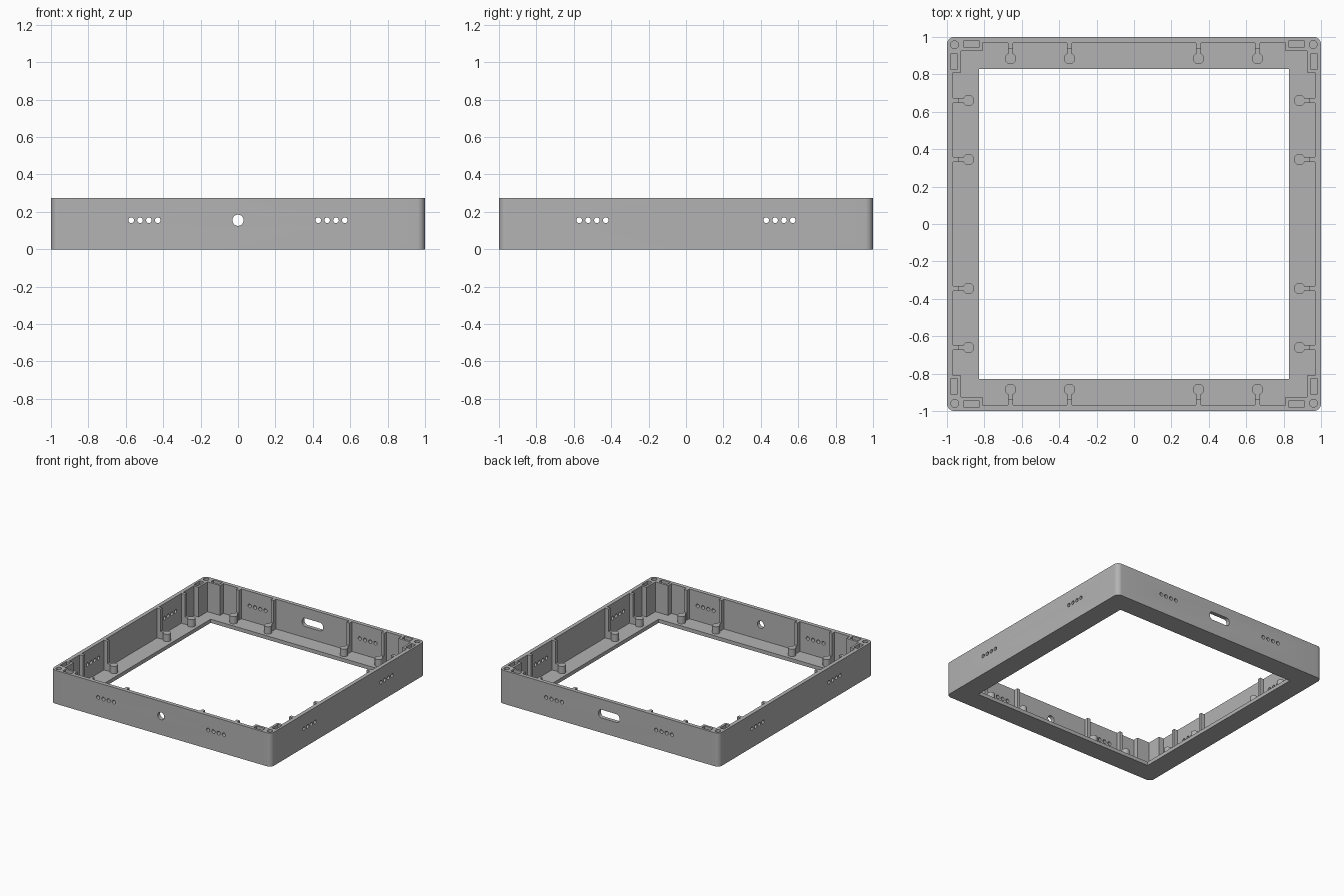
import bpy, bmesh
from math import cos, sin, pi, radians
from mathutils import Matrix

HEIGHT, FLOOR = 0.275, 0.03
WALL, OPENING = 0.968, 0.83       # inner wall face, window half width
BLOCK, BLOCK_END = 0.925, 0.81    # corner block face and end
RIBS = (0.66, 0.345)
HOLE_Z = 0.155

if "Cube" in bpy.data.objects:
    bpy.data.objects.remove(bpy.data.objects["Cube"])

grey = bpy.data.materials.new("plain grey")
grey.use_nodes = True
colour = (0.45, 0.45, 0.45, 1)
grey.diffuse_color = colour
grey.node_tree.nodes["Principled BSDF"].inputs["Base Color"].default_value = colour


def turn(k):
    return Matrix.Rotation(k * pi / 2, 4, "Z")


def arc(cx, cy, r, start, end, n):
    angles = [radians(start + (end - start) * i / n) for i in range(n + 1)]
    return [(cx + r * cos(a), cy + r * sin(a)) for a in angles]


def circle(cx, cy, r, n=24):
    return arc(cx, cy, r, 0, 360, n)[:-1]


def rounded(cx, cy, w, h, r, n=6):
    """Rounded rectangle from half sizes."""
    points = []
    for i, (sx, sy) in enumerate(((1, 1), (-1, 1), (-1, -1), (1, -1))):
        points += arc(cx + sx * (w - r), cy + sy * (h - r), r, 90 * i, 90 * i + 90, n)
    return points


def box(x0, x1, y0, y1):
    return [(x0, y0), (x1, y0), (x1, y1), (x0, y1)]


def prism(bm, outline, z0, z1, matrix=Matrix()):
    low = [bm.verts.new(matrix @ Matrix.Translation((x, y, z0)).to_translation()) for x, y in outline]
    high = [bm.verts.new(matrix @ Matrix.Translation((x, y, z1)).to_translation()) for x, y in outline]
    bm.faces.new(low[::-1])
    bm.faces.new(high)
    for i in range(len(low)):
        j = (i + 1) % len(low)
        bm.faces.new((low[i], low[j], high[j], high[i]))


def make_object(name, bm):
    bmesh.ops.recalc_face_normals(bm, faces=bm.faces)
    mesh = bpy.data.meshes.new(name)
    bm.to_mesh(mesh)
    bm.free()
    mesh.materials.append(grey)
    obj = bpy.data.objects.new(name, mesh)
    bpy.context.collection.objects.link(obj)
    return obj


def select_only(obj):
    bpy.ops.object.select_all(action="DESELECT")
    obj.select_set(True)
    bpy.context.view_layer.objects.active = obj


def cut(target, bm):
    cutter = make_object("cutter", bm)
    cutter.hide_render = True
    mod = target.modifiers.new("cut", "BOOLEAN")
    mod.operation, mod.solver, mod.object = "DIFFERENCE", "EXACT", cutter
    select_only(target)
    bpy.ops.object.modifier_apply(modifier=mod.name)
    bpy.data.objects.remove(cutter)


# Outer body with rounded upright corners
bm = bmesh.new()
prism(bm, rounded(0, 0, 1, 1, 0.04, 8), 0, HEIGHT)
frame = make_object("frame", bm)

# Cavity outline leaves the walls, ribs and corner blocks standing
side = [(BLOCK, BLOCK), (BLOCK_END, BLOCK), (BLOCK_END, WALL)]
for u in (RIBS[0], RIBS[1], -RIBS[1], -RIBS[0]):
    side += [(u + 0.013, WALL), (u + 0.013, 0.937), (u - 0.013, 0.937), (u - 0.013, WALL)]
side += [(-BLOCK_END, WALL), (-BLOCK_END, BLOCK)]
outline = []
for k in range(4):
    for x, y in side:
        p = turn(k) @ Matrix.Translation((x, y, 0)).to_translation()
        outline.append((p.x, p.y))
bm = bmesh.new()
prism(bm, outline, FLOOR, HEIGHT + 0.1)
cut(frame, bm)

# Window through the floor
bm = bmesh.new()
prism(bm, box(-OPENING, OPENING, -OPENING, OPENING), -0.1, 0.15)
cut(frame, bm)

# Wall holes, corner pin holes and corner pockets
bm = bmesh.new()
upright = Matrix.Rotation(pi / 2, 4, "X")   # prism axis becomes -y
for k in range(4):
    for centre in (-0.5, 0.5):
        for i in range(4):
            u = centre + (i - 1.5) * 0.0475
            prism(bm, circle(u, HOLE_Z, 0.015, 16), 0.95, 1.05, turn(k) @ upright)
    prism(bm, circle(0.958, 0.96, 0.021), HEIGHT - 0.12, HEIGHT + 0.05, turn(k))
    prism(bm, box(0.828, 0.908, 0.943, 0.981), HEIGHT - 0.06, HEIGHT + 0.05, turn(k))
    prism(bm, box(0.943, 0.981, 0.828, 0.908), HEIGHT - 0.06, HEIGHT + 0.05, turn(k))
prism(bm, circle(0, HOLE_Z, 0.03), 0.95, 1.05, upright)                              # front cable hole
prism(bm, rounded(0, HOLE_Z, 0.095, 0.034, 0.028), 0.95, 1.05, turn(2) @ upright)    # back port slot
cut(frame, bm)
select_only(frame)
bpy.ops.object.shade_smooth_by_angle(angle=radians(30))

# Short keyhole-shaped posts joined to the ribs
for k, wall in enumerate(("back", "right", "front", "left")):
    for i, u in enumerate((-RIBS[0], -RIBS[1], RIBS[1], RIBS[0])):
        bm = bmesh.new()
        keyhole = arc(u, 0.885, 0.03, 110, 430, 28) + [(u + 0.0103, 0.94), (u - 0.0103, 0.94)]
        prism(bm, keyhole, FLOOR - 0.005, 0.09, turn(k))
        post = make_object(f"{wall}_post_{i + 1}", bm)
        select_only(post)
        bpy.ops.object.shade_smooth_by_angle(angle=radians(30))
